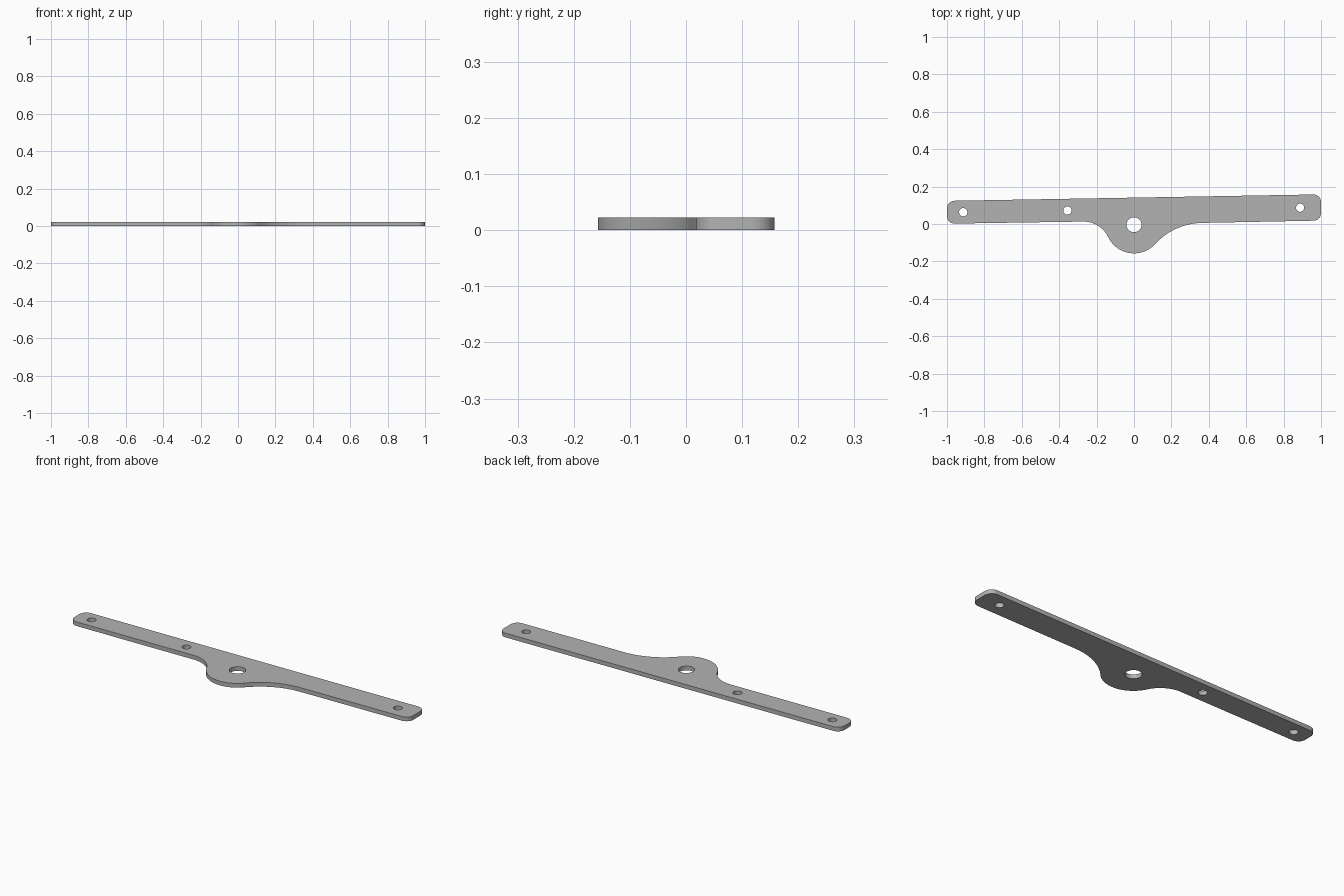
import bpy
from math import sin, cos, tan, pi, sqrt, atan2, radians
from mathutils import Vector

cube = bpy.data.objects.get("Cube")
if cube:
    bpy.data.objects.remove(cube, do_unlink=True)

THICK = 0.0225
SLOPE = tan(radians(1))
HUB = Vector((0, -0.004))
HUB_R = 0.153


def arc(center, radius, start, end, steps=16):
    return [Vector((center[0] + radius * cos(start + (end - start) * i / steps),
                    center[1] + radius * sin(start + (end - start) * i / steps)))
            for i in range(steps + 1)]


def round_corner(before, corner, after, radius=0.04, steps=8):
    """Quarter-like round between two edges meeting at a corner."""
    a = (before - corner).normalized()
    b = (after - corner).normalized()
    half = a.angle(b) / 2
    center = corner + (a + b).normalized() * radius / sin(half)
    p, q = (corner + d * radius / tan(half) - center for d in (a, b))
    start, end = atan2(p.y, p.x), atan2(q.y, q.x)
    if end < start:
        end += 2 * pi
    return arc(center, radius, start, end, steps)


def neck(side, x, edge_y):
    """Concave fillet tangent to the hub and to the bar's lower edge."""
    h = edge_y - HUB.y
    radius = (x * x + h * h - HUB_R ** 2) / (2 * (HUB_R + h))
    center = Vector((side * x, edge_y - radius))
    d = HUB - center
    return center, radius, atan2(d.y, d.x)


# Bar corners, counter-clockwise from lower left
corners = [Vector(c) for c in ((-1, 0.002), (1, 0.018),
                               (1, 0.141 + SLOPE), (-1, 0.141 - SLOPE))]
rounds = [round_corner(corners[i - 1], corners[i], corners[(i + 1) % 4])
          for i in range(4)]

# Hub with a tight left neck and a wide right neck
lc, lr, la = neck(-1, 0.27, 0.013)
rc, rr, ra = neck(1, 0.37, 0.006)
left_neck = arc(lc, lr, pi / 2, la)
right_neck = arc(rc, rr, ra, pi / 2)
hub = arc(HUB, HUB_R, la - pi, ra - pi + 2 * pi if ra - pi < la - pi else ra - pi, 32)
outline = rounds[0] + left_neck + hub[1:-1] + right_neck + rounds[1] + rounds[2] + rounds[3]

# Pivot hole and three screw holes
holes = [(HUB, 0.04), ((-0.913, 0.063), 0.022),
         ((-0.356, 0.072), 0.022), ((0.888, 0.087), 0.022)]
loops = [outline] + [arc(c, r, 0, 2 * pi, 40)[:-1] for c, r in holes]

# Flat plate extruded from the closed outlines
curve = bpy.data.curves.new("mounting_plate", "CURVE")
curve.dimensions = "2D"
curve.fill_mode = "BOTH"
curve.extrude = THICK / 2
for loop in loops:
    spline = curve.splines.new("POLY")
    spline.points.add(len(loop) - 1)
    for point, p in zip(spline.points, loop):
        point.co = (p.x, p.y, 0, 1)
    spline.use_cyclic_u = True

plate = bpy.data.objects.new("mounting_plate", curve)
bpy.context.collection.objects.link(plate)
plate.location.z = THICK / 2
bpy.ops.object.select_all(action="DESELECT")
plate.select_set(True)
bpy.context.view_layer.objects.active = plate
bpy.ops.object.convert(target="MESH")
plate = bpy.context.object

# Weld the caps to the rim so the plate is one solid
bpy.ops.object.mode_set(mode="EDIT")
bpy.ops.mesh.select_all(action="SELECT")
bpy.ops.mesh.remove_doubles(threshold=0.0002)
bpy.ops.mesh.normals_make_consistent(inside=False)
bpy.ops.object.mode_set(mode="OBJECT")
bpy.ops.object.shade_smooth_by_angle(angle=radians(30))

# Plain grey metal
grey = bpy.data.materials.new("grey_metal")
grey.use_nodes = True
color = (0.45, 0.45, 0.45, 1)
grey.diffuse_color = color
grey.node_tree.nodes["Principled BSDF"].inputs["Base Color"].default_value = color
plate.data.materials.clear()
plate.data.materials.append(grey)
